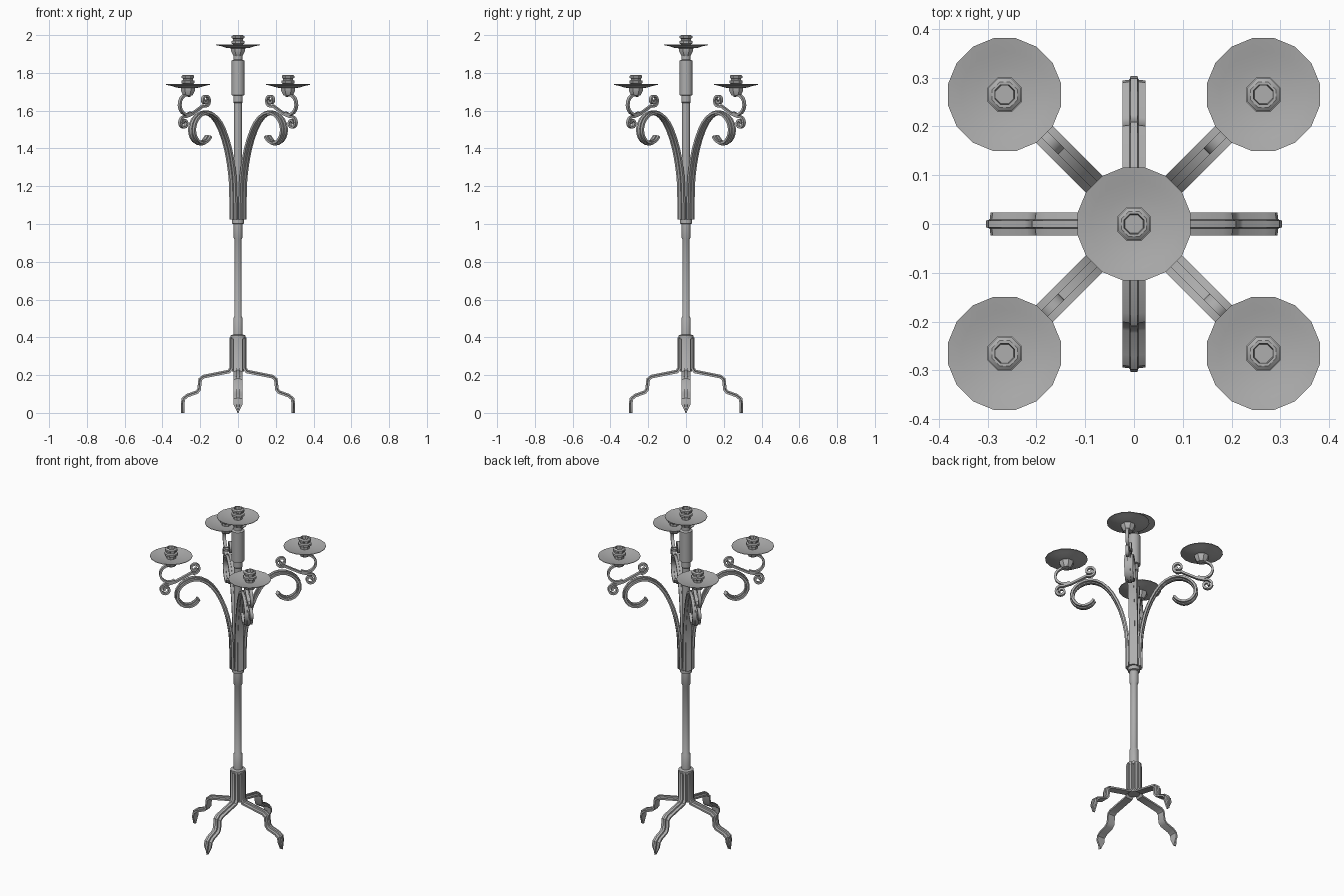
import bpy, bmesh, math
from mathutils import Vector

cube = bpy.data.objects.get("Cube")
if cube:
    bpy.data.objects.remove(cube, do_unlink=True)

iron = bpy.data.materials.new("grey_iron")
iron.use_nodes = True
GREY = (0.42, 0.42, 0.42, 1)
iron.diffuse_color = GREY
iron.node_tree.nodes["Principled BSDF"].inputs["Base Color"].default_value = GREY


def finish(name, bm, angle=35):
    bmesh.ops.recalc_face_normals(bm, faces=bm.faces)
    mesh = bpy.data.meshes.new(name)
    bm.to_mesh(mesh)
    bm.free()
    obj = bpy.data.objects.new(name, mesh)
    bpy.context.collection.objects.link(obj)
    mesh.materials.append(iron)
    bpy.ops.object.select_all(action='DESELECT')
    bpy.context.view_layer.objects.active = obj
    obj.select_set(True)
    bpy.ops.object.shade_smooth_by_angle(angle=math.radians(angle))
    return obj


def bridge(bm, rings):
    for a, b in zip(rings, rings[1:]):
        n = len(a)
        for i in range(n):
            j = (i + 1) % n
            bm.faces.new((a[i], a[j], b[j], b[i]))
    bm.faces.new(rings[0])
    bm.faces.new(rings[-1])


def lathe(name, profile, sides, center=(0, 0), angle=35):
    """Turn (radius, height) points around a vertical axis."""
    bm = bmesh.new()
    turn = math.tau / sides
    rings = [[bm.verts.new((center[0] + r * math.cos((i + .5) * turn),
                            center[1] + r * math.sin((i + .5) * turn), z))
              for i in range(sides)] for r, z in profile]
    bridge(bm, rings)
    return finish(name, bm, angle)


def sweep(name, path, section, heading, taper=None):
    """Sweep a (width, normal) section along a (radius, height) path."""
    bm = bmesh.new()
    out = Vector((math.cos(heading), math.sin(heading), 0))
    side = Vector((-out.y, out.x, 0))
    pts = [Vector(p) for p in path]
    rings = []
    for i, p in enumerate(pts):
        before = (p - pts[i - 1]).normalized() if i else None
        after = (pts[i + 1] - p).normalized() if i < len(pts) - 1 else None
        before, after = before or after, after or before
        t = (before + after).normalized()
        mitre = 1 / max(t.dot(after), 0.6)
        n = Vector((-t.y, t.x)) * mitre
        w = taper[i] if taper else 1
        ring = []
        for u, v in section:
            q = p + n * v
            ring.append(bm.verts.new(out * q.x + side * u * w + Vector((0, 0, q.y))))
        rings.append(ring)
    bridge(bm, rings)
    return finish(name, bm)


def smooth(points, steps=2):
    """Catmull-Rom curve through the points."""
    p = [Vector(q) for q in points]
    p = [2 * p[0] - p[1]] + p + [2 * p[-1] - p[-2]]
    curve = []
    for a, b, c, d in zip(p, p[1:], p[2:], p[3:]):
        for k in range(steps):
            t = k / steps
            curve.append((2 * b + (c - a) * t + (2 * a - 5 * b + 4 * c - d) * t ** 2
                          + (3 * b - a - 3 * c + d) * t ** 3) / 2)
    return curve + [p[-2]]


def spiral(center, r0, r1, a0, a1, n):
    pts = []
    for i in range(n + 1):
        t = i / n
        a, r = math.radians(a0 + (a1 - a0) * t), r0 + (r1 - r0) * t
        pts.append((center[0] + r * math.cos(a), center[1] + r * math.sin(a)))
    return pts


# Central pole with collars
lathe("pole", [(.034, .22), (.034, .39), (.042, .392), (.042, .41), (.026, .415), (.026, .5),
               (.02, .51), (.02, .92), (.025, .93), (.025, 1.0), (.034, 1.003), (.034, 1.025),
               (.022, 1.03), (.022, 1.64), (.026, 1.645), (.026, 1.68), (.036, 1.682),
               (.036, 1.865), (.024, 1.87), (.024, 1.93)], 12)


# Drip dish with its hollow octagonal candle cup
def candle_holder(name, x, y, top):
    dish = [(.02, -.072), (.06, -.068), (.09, -.059), (.118, -.053),
            (.118, -.05), (.09, -.055), (.06, -.062), (.02, -.064)]
    lathe(name + "_dish", [(r, top + z) for r, z in dish], 16, (x, y), 50)
    cup = [(.026, -.11), (.04, -.085), (.04, -.07), (.026, -.066), (.026, -.05), (.038, -.044),
           (.038, -.032), (.028, -.028), (.028, -.02), (.036, -.016), (.036, -.006),
           (.028, 0), (.022, 0), (.02, -.03)]
    lathe(name + "_cup", [(r, top + z) for r, z in cup], 8, (x, y))


candle_holder("center", 0, 0, 2.0)

# Bar sections
LEG = [(-.024, -.005), (.024, -.005), (.024, .005), (.009, .007),
       (.007, .014), (-.007, .014), (-.009, .007), (-.024, .005)]
ARM = [(-.024, -.006), (-.009, -.006), (-.009, -.012), (.009, -.012), (.009, -.006), (.024, -.006),
       (.024, .006), (.009, .006), (.009, .012), (-.009, .012), (-.009, .006), (-.024, .006)]
SCROLL = [(-.009, -.006), (.009, -.006), (.009, .006), (-.009, .006)]

# Stepped legs ending in pointed feet
leg_path = [(.032, .4), (.032, .235), (.045, .215), (.18, .188), (.196, .175), (.202, .122),
            (.215, .106), (.265, .088), (.285, .072), (.289, .045), (.289, 0)]
leg_taper = [1] * (len(leg_path) - 1) + [.1]
for i, name in enumerate(("left", "back", "right", "front")):
    sweep(name + "_leg", leg_path, LEG, i * math.pi / 2, leg_taper)

# Curled arms, scrollwork and outer candle holders on the diagonals
arm_path = smooth([(.034, 1.025), (.037, 1.2), (.05, 1.3), (.075, 1.4), (.12, 1.5), (.175, 1.565),
                   (.24, 1.59), (.3, 1.572), (.337, 1.53), (.342, 1.48), (.315, 1.44),
                   (.275, 1.428), (.24, 1.443), (.222, 1.465)])
s_path = (spiral((.245, 1.655), .008, .034, -200, 300, 18) + [(.305, 1.603), (.35, 1.58)]
          + spiral((.405, 1.535), .034, .008, 110, -390, 18))
c_path = spiral((.385, 1.632), .052, .052, -125, 115, 10)
for i, name in enumerate(("back_left", "back_right", "front_right", "front_left")):
    a = math.pi / 4 + i * math.pi / 2
    sweep(name + "_arm", arm_path, ARM, a)
    sweep(name + "_s_scroll", s_path, SCROLL, a)
    sweep(name + "_c_scroll", c_path, SCROLL, a)
    candle_holder(name, .375 * math.cos(a), .375 * math.sin(a), 1.79)
